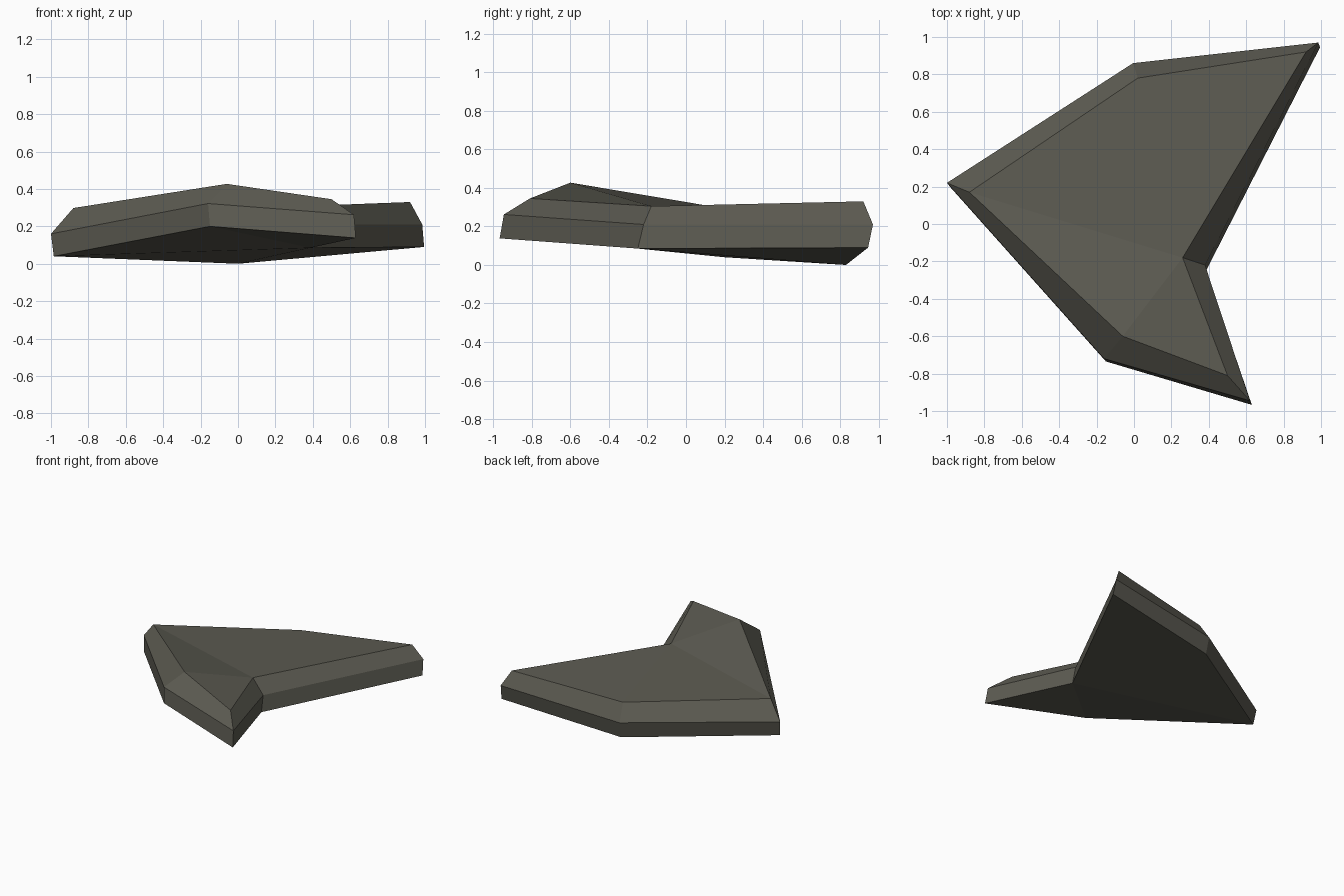
import bpy
import bmesh

if "Cube" in bpy.data.objects:
    bpy.data.objects.remove(bpy.data.objects["Cube"])

# Single flat stone colour
stone = bpy.data.materials.new("dark grey stone")
stone.diffuse_color = (0.108, 0.105, 0.084, 1)
stone.use_nodes = True
stone.node_tree.nodes["Principled BSDF"].inputs["Base Color"].default_value = stone.diffuse_color

# Three cross-section outlines, each: left, back, back-right, notch, front, front-left
bottom = [(-0.985, 0.20, 0.04), (0.0, 0.83, 0.0), (0.995, 0.945, 0.09),
          (0.385, -0.25, 0.085), (0.63, -0.967, 0.138), (-0.15, -0.735, 0.2)]
middle = [(-1.0, 0.22, 0.16), (-0.005, 0.86, 0.13), (0.985, 0.97, 0.21),
          (0.38, -0.22, 0.21), (0.62, -0.945, 0.262), (-0.16, -0.72, 0.322)]
top = [(-0.88, 0.17, 0.298), (0.02, 0.78, 0.26), (0.92, 0.92, 0.33),
       (0.26, -0.18, 0.305), (0.5, -0.81, 0.345), (-0.06, -0.6, 0.427)]

bm = bmesh.new()
rings = [[bm.verts.new(p) for p in ring] for ring in (bottom, middle, top)]

# Side walls and the bevelled shoulder
for low, high in zip(rings, rings[1:]):
    for i in range(6):
        j = (i + 1) % 6
        bm.faces.new((low[i], low[j], high[j], high[i]))

# Caps fan out from the notch corner, which sees every other corner
NOTCH = 3
for ring in (rings[0], rings[2]):
    for k in range(1, 5):
        bm.faces.new((ring[NOTCH], ring[(NOTCH + k) % 6], ring[(NOTCH + k + 1) % 6]))

bmesh.ops.recalc_face_normals(bm, faces=bm.faces)
mesh = bpy.data.meshes.new("flat_rock")
bm.to_mesh(mesh)
bm.free()
mesh.materials.append(stone)
rock = bpy.data.objects.new("flat_rock", mesh)
bpy.context.collection.objects.link(rock)
